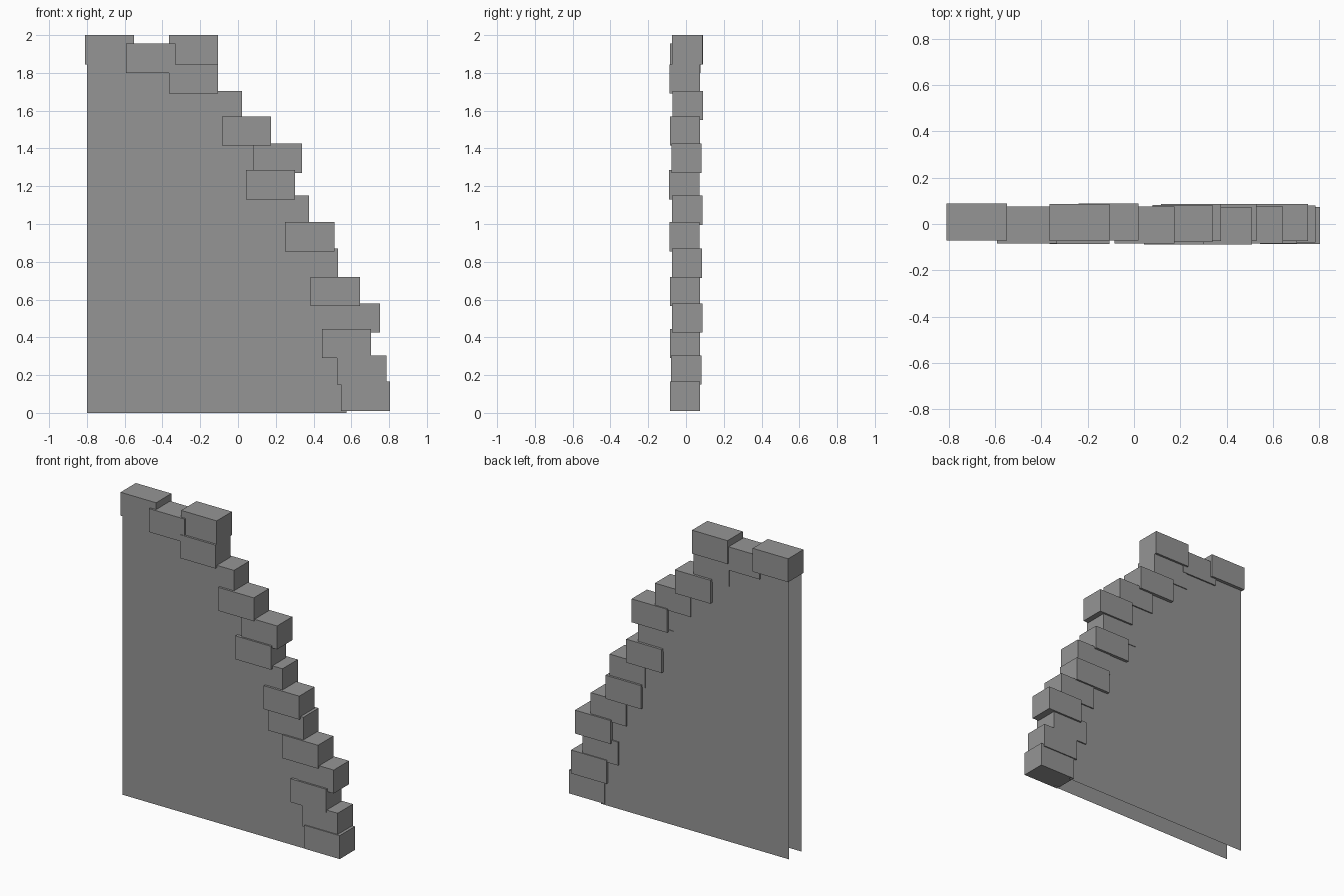
import bpy
import bmesh

cube = bpy.data.objects.get("Cube")
if cube:
    bpy.data.objects.remove(cube, do_unlink=True)

stone = bpy.data.materials.new("grey stone")
stone.use_nodes = True
GREY = (0.3, 0.3, 0.3, 1)
stone.diffuse_color = GREY
stone.node_tree.nodes["Principled BSDF"].inputs["Base Color"].default_value = GREY

LENGTH, DEPTH, HEIGHT = 0.26, 0.16, 0.155
WALL_LEFT, WALL_Y = -0.8, 0.067


def finish(name, bm):
    mesh = bpy.data.meshes.new(name)
    bm.to_mesh(mesh)
    bm.free()
    mesh.materials.append(stone)
    obj = bpy.data.objects.new(name, mesh)
    bpy.context.collection.objects.link(obj)
    return obj


def brick(name, x, z, y):
    """Block given by its left edge, bottom edge and sideways shift."""
    bm = bmesh.new()
    bmesh.ops.create_cube(bm, size=1)
    bmesh.ops.scale(bm, vec=(LENGTH, DEPTH, HEIGHT), verts=bm.verts)
    bmesh.ops.translate(bm, vec=(x + LENGTH / 2, y, z + HEIGHT / 2), verts=bm.verts)
    finish(name, bm)


# Broken edge bricks from the top down: left x, bottom z, shift in y
BRICKS = [
    (-0.81, 1.845, 0.009), (-0.592, 1.80, -0.004), (-0.365, 1.69, -0.007),
    (-0.24, 1.55, 0.009), (-0.085, 1.415, -0.005), (0.08, 1.27, 0.003),
    (0.043, 1.13, -0.009), (0.117, 0.995, 0.007), (0.25, 0.855, -0.008),
    (0.27, 0.715, 0.006), (0.385, 0.565, -0.005), (0.492, 0.425, 0.007),
    (0.445, 0.29, -0.005), (0.525, 0.15, 0.001), (0.545, 0.01, -0.006),
]
for i, (x, z, y) in enumerate(BRICKS):
    brick(f"edge_brick_{i + 1}", x, z, y)
brick("loose_top_brick", -0.365, 1.845, 0.007)

# Wall outline runs through the overlap of each pair of neighbouring bricks
outline = [(WALL_LEFT, 0), (WALL_LEFT, 1.9)]
for (xa, za, _), (xb, zb, _) in zip(BRICKS, BRICKS[1:]):
    outline.append(((xa + xb + LENGTH) / 2, (za + zb + HEIGHT) / 2))
outline.append((0.575, 0.03))
outline.append((0.575, 0))

# Two thin wall faces, open between them
for name, y, points in (("wall_front", -WALL_Y, outline[::-1]),
                        ("wall_back", WALL_Y, outline)):
    bm = bmesh.new()
    bm.faces.new([bm.verts.new((x, y, z)) for x, z in points])
    finish(name, bm)
